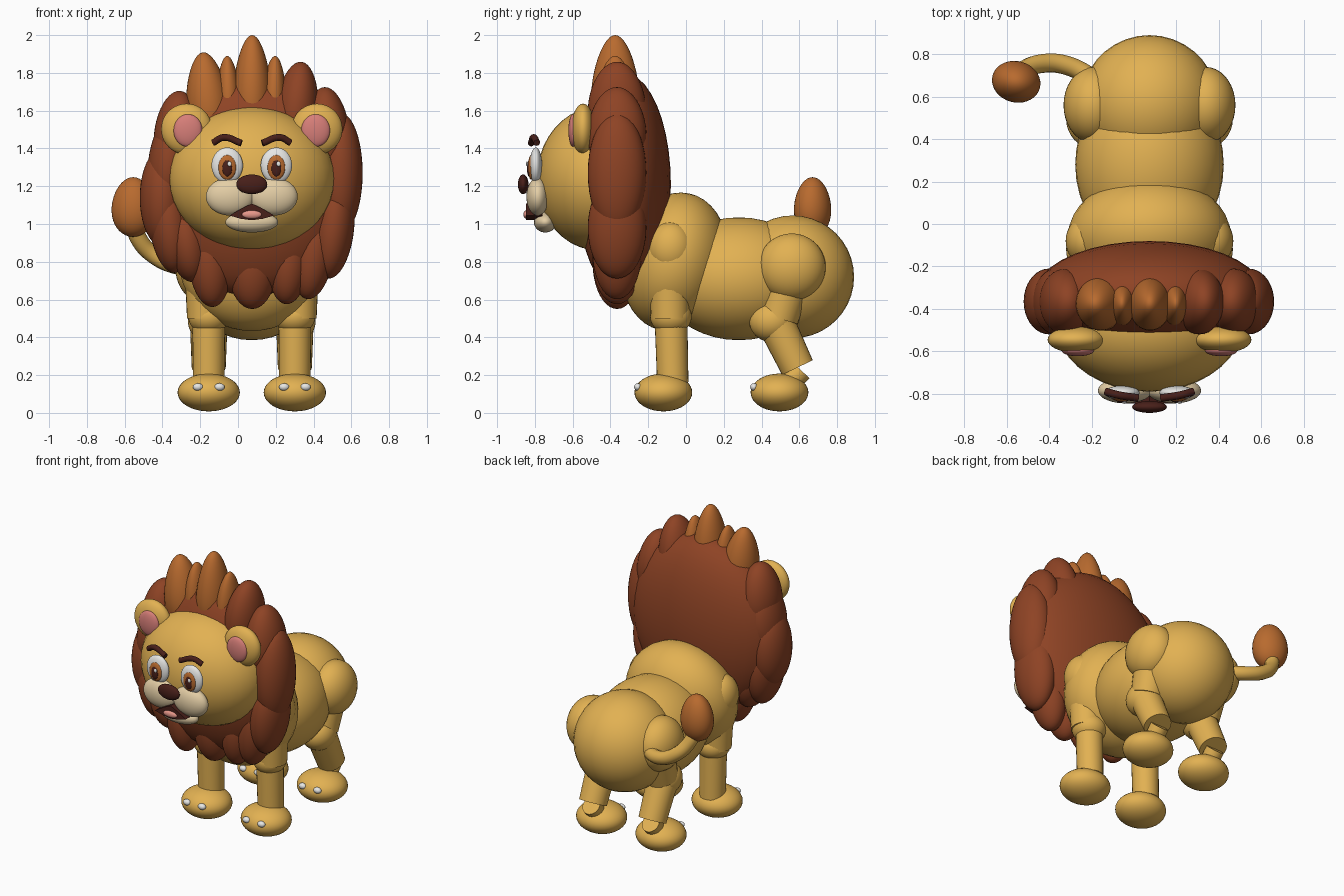
import bpy, bmesh, math
from mathutils import Vector, Matrix

if "Cube" in bpy.data.objects:
    bpy.data.objects.remove(bpy.data.objects["Cube"])

C = 0.073  # centre line of head and body


def material(name, rgb):
    m = bpy.data.materials.new(name)
    m.diffuse_color = (*rgb, 1)
    m.use_nodes = True
    m.node_tree.nodes["Principled BSDF"].inputs["Base Color"].default_value = m.diffuse_color
    return m


GOLD = material("gold fur", (0.76, 0.44, 0.085))
BROWN = material("red brown mane", (0.27, 0.056, 0.018))
ORANGE = material("orange brown tuft", (0.48, 0.145, 0.028))
DARK = material("dark brown", (0.065, 0.014, 0.01))
PINK = material("ear pink", (0.68, 0.21, 0.19))
TONGUE = material("tongue pink", (0.85, 0.33, 0.27))
CREAM = material("cream muzzle", (0.78, 0.62, 0.38))
WHITE = material("eye white", (0.85, 0.85, 0.83))


def finish(name, bm, mat):
    bmesh.ops.recalc_face_normals(bm, faces=bm.faces)
    me = bpy.data.meshes.new(name)
    for f in bm.faces:
        f.smooth = True
    bm.to_mesh(me)
    bm.free()
    me.materials.append(mat)
    ob = bpy.data.objects.new(name, me)
    bpy.context.collection.objects.link(ob)
    me.set_sharp_from_angle(angle=math.radians(40))
    return ob


def blob(name, loc, r, mat, rot=(0, 0, 0), taper=0.0):
    """Ellipsoid, narrowed toward its top by taper."""
    bm = bmesh.new()
    bmesh.ops.create_uvsphere(bm, u_segments=36, v_segments=20, radius=1)
    for v in bm.verts:
        k = 1 - taper * v.co.z
        v.co = Vector((v.co.x * k * r[0], v.co.y * k * r[1], v.co.z * r[2]))
    ob = finish(name, bm, mat)
    ob.location = loc
    ob.rotation_euler = [math.radians(a) for a in rot]
    return ob


def limb(name, a, b, r1, r2, mat):
    """Tapered cylinder between two points."""
    a, b = Vector(a), Vector(b)
    bm = bmesh.new()
    d = b - a
    m = Matrix.Translation((a + b) / 2) @ d.to_track_quat('Z', 'Y').to_matrix().to_4x4()
    bmesh.ops.create_cone(bm, cap_ends=True, segments=28, radius1=r1, radius2=r2,
                          depth=d.length, matrix=m)
    return finish(name, bm, mat)


def tube(name, pts, r, mat):
    """Round tube along a smooth path, stored as a mesh."""
    cu = bpy.data.curves.new(name, 'CURVE')
    cu.dimensions = '3D'
    cu.bevel_depth = r
    cu.bevel_resolution = 4
    cu.use_fill_caps = True
    sp = cu.splines.new('BEZIER')
    sp.bezier_points.add(len(pts) - 1)
    for p, co in zip(sp.bezier_points, pts):
        p.co = co
        p.handle_left_type = p.handle_right_type = 'AUTO'
    cu.materials.append(mat)
    ob = bpy.data.objects.new(name, cu)
    bpy.context.collection.objects.link(ob)
    return ob


# Body
blob("chest", (C, -0.06, 0.80), (0.385, 0.28, 0.37), GOLD, (-12, 0, 0))
blob("belly", (C, 0.28, 0.71), (0.35, 0.42, 0.325), GOLD)
blob("rump", (C, 0.565, 0.72), (0.325, 0.325, 0.325), GOLD)
blob("chest_patch", (C, -0.25, 0.67), (0.17, 0.08, 0.12), CREAM, (20, 0, 0))

# Legs and paws
for s, side in ((-1, "left"), (1, "right")):
    x = C + s * 0.228
    blob(f"{side}_shoulder", (C + s * 0.29, -0.08, 0.87), (0.105, 0.12, 0.14), GOLD)
    limb(f"{side}_upper_front_leg", (x + s * 0.015, -0.09, 0.82), (x + s * 0.015, -0.085, 0.5),
         0.115, 0.1, GOLD)
    blob(f"{side}_elbow", (x, -0.08, 0.51), (0.108, 0.11, 0.095), GOLD)
    limb(f"{side}_lower_front_leg", (x, -0.08, 0.52), (x, -0.07, 0.16), 0.087, 0.083, GOLD)

    blob(f"{side}_haunch", (C + s * 0.265, 0.56, 0.77), (0.14, 0.18, 0.18), GOLD)
    limb(f"{side}_upper_back_leg", (x, 0.56, 0.74), (x, 0.49, 0.5), 0.125, 0.105, GOLD)
    blob(f"{side}_knee", (x, 0.455, 0.485), (0.11, 0.12, 0.11), GOLD)
    limb(f"{side}_lower_back_leg", (x, 0.47, 0.49), (x, 0.59, 0.24), 0.1, 0.09, GOLD)
    limb(f"{side}_hock", (x, 0.61, 0.225), (x, 0.51, 0.12), 0.06, 0.06, GOLD)

    for end, y in (("front", -0.12), ("back", 0.495)):
        blob(f"{side}_{end}_paw", (x, y, 0.108), (0.165, 0.153, 0.1), GOLD)
        for k in (-1, 1):
            blob(f"{side}_{end}_claw", (x + k * 0.057, y - 0.135, 0.137),
                 (0.027, 0.02, 0.02), WHITE)

# Tail
tube("tail", [(-0.14, 0.65, 0.77), (-0.31, 0.745, 0.775), (-0.44, 0.755, 0.83),
              (-0.53, 0.715, 0.93), (-0.555, 0.68, 1.03)], 0.045, GOLD)
blob("tail_tuft", (-0.555, 0.67, 1.09), (0.115, 0.097, 0.158), ORANGE, (0, 0, -15), 0.1)

# Mane: rounded back with a ring of tufts (x, z, half width, half height, lean)
blob("mane_back", (C, -0.33, 1.21), (0.54, 0.25, 0.59), BROWN)
TOP = [(0.075, 1.72, 0.1, 0.28, 0), (-0.16, 1.66, 0.115, 0.25, -6),
       (-0.05, 1.68, 0.065, 0.21, -2), (0.19, 1.68, 0.065, 0.21, 2)]
SIDES = [(0.31, 1.61, 0.115, 0.25, 6), (-0.32, 1.47, 0.125, 0.235, 3),
         (0.47, 1.49, 0.12, 0.235, -3), (-0.365, 1.33, 0.11, 0.25, 5),
         (-0.4, 1.14, 0.12, 0.26, 0), (0.54, 1.27, 0.12, 0.32, 0),
         (0.505, 0.98, 0.11, 0.27, 6), (-0.36, 1.0, 0.11, 0.26, -6),
         (-0.27, 0.91, 0.11, 0.22, -10), (-0.15, 0.81, 0.115, 0.25, -4),
         (0.075, 0.8, 0.135, 0.25, 0), (0.27, 0.81, 0.11, 0.235, 4),
         (0.4, 0.85, 0.11, 0.25, 8)]
for x, z, w, h, lean in TOP:
    blob("crown_tuft", (x, -0.375, z), (w, 0.125 if w > 0.08 else 0.1, h), ORANGE,
         (0, lean, 0), 0.2)
for x, z, w, h, lean in SIDES:
    blob("mane_tuft", (x, -0.365, z), (w, 0.155 if z > 0.9 else 0.13, h), BROWN,
         (0, lean, 0), 0.08 if z > 1.3 else 0)

# Head
blob("head", (C, -0.465, 1.24), (0.44, 0.325, 0.38), GOLD)
blob("chin", (C, -0.745, 1.01), (0.14, 0.06, 0.055), CREAM)
blob("nose", (C, -0.862, 1.21), (0.082, 0.028, 0.052), DARK)
for s, side in ((-1, "left"), (1, "right")):
    blob(f"{side}_ear", (C + s * 0.345, -0.545, 1.502), (0.135, 0.062, 0.135), GOLD)
    blob(f"{side}_inner_ear", (C + s * 0.338, -0.597, 1.495), (0.076, 0.026, 0.086), PINK)
    blob(f"{side}_muzzle", (C + s * 0.115, -0.785, 1.145), (0.128, 0.06, 0.1), CREAM)
    e = C + s * 0.13
    blob(f"{side}_eye", (e, -0.795, 1.31), (0.083, 0.033, 0.095), WHITE)
    blob(f"{side}_iris", (e, -0.82, 1.3), (0.047, 0.016, 0.065), ORANGE)
    blob(f"{side}_pupil", (e, -0.831, 1.295), (0.026, 0.011, 0.043), DARK)
    blob(f"{side}_eye_glint", (e + 0.012, -0.841, 1.318), (0.011, 0.006, 0.013), WHITE)
    tube(f"{side}_brow", [(C + s * 0.205, -0.79, 1.43), (C + s * 0.15, -0.805, 1.458),
                          (C + s * 0.055, -0.82, 1.428)], 0.018, DARK)

# Mouth: rounded triangle with a tongue
bm = bmesh.new()
outline = [(-0.118, 1.045), (-0.06, 1.028), (0, 1.02), (0.06, 1.028), (0.118, 1.045),
           (0.05, 1.085), (0, 1.108), (-0.05, 1.085)]
face = bm.faces.new([bm.verts.new((C + x, -0.846, z)) for x, z in outline])
out = bmesh.ops.extrude_face_region(bm, geom=[face])
for g in out["geom"]:
    if isinstance(g, bmesh.types.BMVert):
        g.co.y = -0.76
finish("mouth", bm, DARK)
blob("tongue", (C, -0.845, 1.05), (0.052, 0.016, 0.022), TONGUE)
